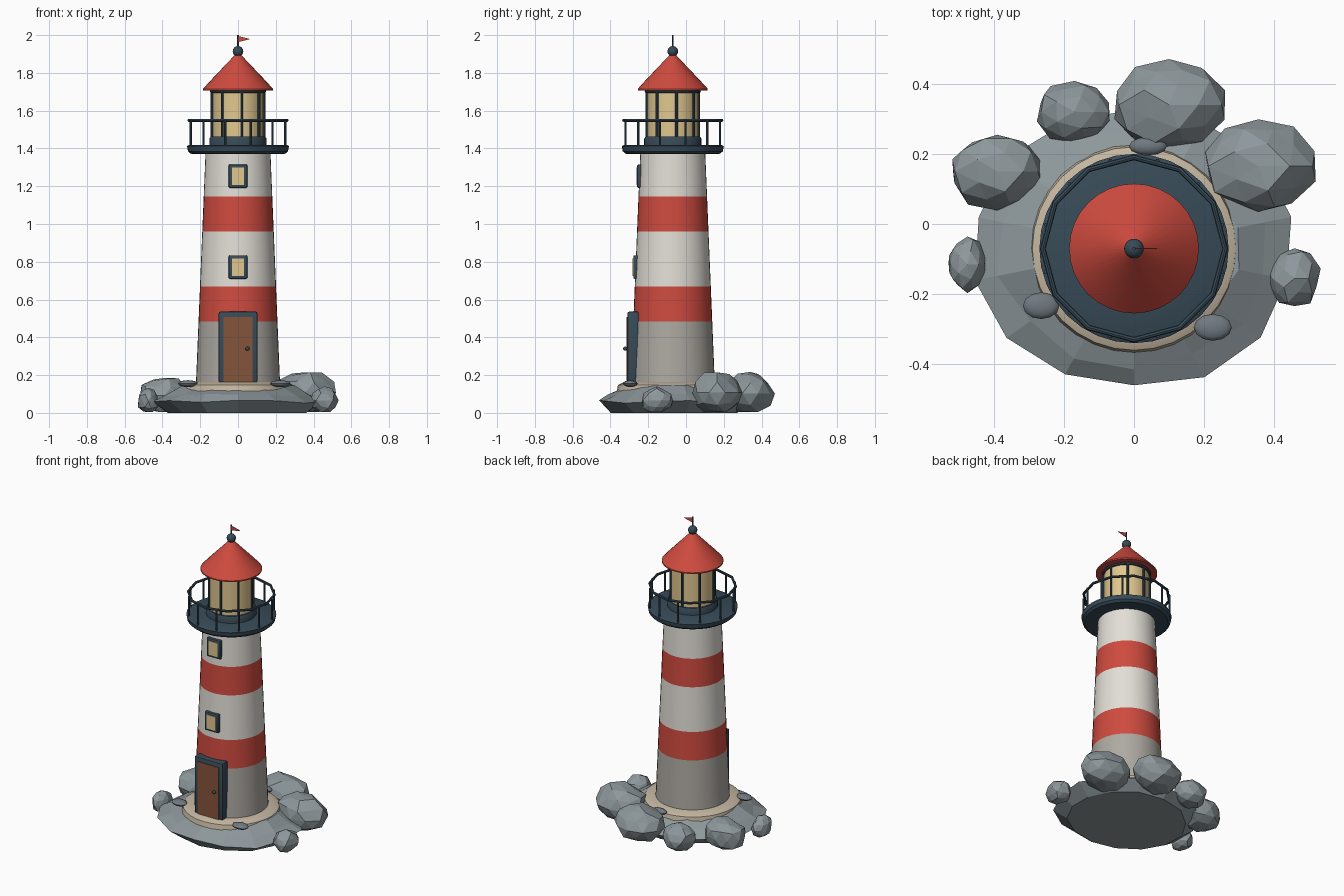
import bpy, bmesh, math, random
from mathutils import Vector, Matrix

if "Cube" in bpy.data.objects:
    bpy.data.objects.remove(bpy.data.objects["Cube"])
random.seed(4)
AXIS_Y = -0.07  # the tower stands slightly forward of centre


def material(name, r, g, b):
    col = [(c / 255) ** 2.2 for c in (r, g, b)] + [1]
    m = bpy.data.materials.new(name)
    m.use_nodes = True
    m.diffuse_color = col
    m.node_tree.nodes["Principled BSDF"].inputs["Base Color"].default_value = col
    return m


white = material("white paint", 226, 222, 214)
red = material("red paint", 205, 76, 65)
stone = material("grey stone", 172, 168, 161)
slate = material("dark slate metal", 58, 76, 88)
glow = material("warm glass", 224, 198, 142)
wood = material("brown wood", 132, 86, 62)
rock = material("rock grey", 140, 150, 154)
pebble_grey = material("pebble grey", 112, 121, 128)
sand = material("sand", 196, 182, 160)


def finish(name, bm, mats, smooth=True, loc=(0, AXIS_Y, 0)):
    bmesh.ops.recalc_face_normals(bm, faces=bm.faces)
    me = bpy.data.meshes.new(name)
    bm.to_mesh(me)
    bm.free()
    for m in mats:
        me.materials.append(m)
    ob = bpy.data.objects.new(name, me)
    ob.location = loc
    bpy.context.collection.objects.link(ob)
    if smooth:
        bpy.context.view_layer.objects.active = ob
        bpy.ops.object.select_all(action='DESELECT')
        ob.select_set(True)
        bpy.ops.object.shade_smooth_by_angle(angle=math.radians(35))
    return ob


def lathe_mesh(profile, segs):
    """Rings of (radius, height), capped at both ends."""
    bm = bmesh.new()
    rings = [[bm.verts.new((r * math.cos(a), r * math.sin(a), z))
              for a in (math.tau * i / segs for i in range(segs))] for r, z in profile]
    for low, high in zip(rings, rings[1:]):
        for i in range(segs):
            j = (i + 1) % segs
            bm.faces.new((low[i], low[j], high[j], high[i]))
    bm.faces.new(rings[0][::-1])
    bm.faces.new(rings[-1])
    return bm


def lathe(name, profile, mat, segs=32):
    return finish(name, lathe_mesh(profile, segs), [mat])


def box(name, size, loc, mat, bevel=0.0):
    bm = bmesh.new()
    bmesh.ops.create_cube(bm, size=1, matrix=Matrix.Diagonal((*size, 1)))
    if bevel:
        bmesh.ops.bevel(bm, geom=bm.edges[:], offset=bevel, segments=2,
                        profile=0.5, affect='EDGES')
    return finish(name, bm, [mat], bool(bevel), loc)


def ring_of_rods(name, count, radius, rod, z0, z1, mat, turn=0.0):
    bm = bmesh.new()
    for i in range(count):
        a = turn + math.tau * i / count
        bmesh.ops.create_cone(
            bm, cap_ends=True, segments=8, radius1=rod, radius2=rod, depth=z1 - z0,
            matrix=Matrix.Translation((radius * math.cos(a), radius * math.sin(a), (z0 + z1) / 2)))
    return finish(name, bm, [mat])


def torus(name, radius, thick, z, mat, segs):
    bpy.ops.mesh.primitive_torus_add(major_radius=radius, minor_radius=thick, location=(0, AXIS_Y, z),
                                     major_segments=segs, minor_segments=8)
    ob = bpy.context.object
    ob.name = name
    ob.data.materials.append(mat)
    bpy.ops.object.shade_smooth_by_angle(angle=math.radians(35))


# Rocky island with an uneven rim
bm = lathe_mesh([(0.84, 0), (1, 0.06), (0.86, 0.1), (0.66, 0.14), (0.3, 0.15)], 14)
bmesh.ops.rotate(bm, verts=bm.verts, matrix=Matrix.Rotation(math.radians(-90), 3, 'Z'))
for v in bm.verts:
    k = random.uniform(0.96, 1.03)
    v.co.x *= 0.455 * k
    v.co.y *= 0.4 * k
    if v.co.z > 0:
        v.co.z += random.uniform(-0.012, 0.008)
bmesh.ops.triangulate(bm, faces=[f for f in bm.faces if len(f.verts) > 4])
finish("island_base", bm, [rock], smooth=False)


# Boulders around the back and sides: centre, half sizes, top height
def boulder(name, x, y, rx, ry, top):
    bm = bmesh.new()
    bmesh.ops.create_icosphere(bm, subdivisions=2, radius=1)
    for v in bm.verts:
        v.co *= random.uniform(0.88, 1.06)
        v.co.z = max(v.co.z, -0.85)
        v.co = Vector((v.co.x * rx, v.co.y * ry, (v.co.z + 0.85) * top / 1.85))
    finish(name, bm, [rock], False, (x, y, 0.004))


for spec in [("boulder_back", 0.1, 0.34, 0.16, 0.13, 0.215),
             ("boulder_back_left", 0.355, 0.165, 0.165, 0.135, 0.225),
             ("boulder_back_right", -0.17, 0.32, 0.115, 0.09, 0.16),
             ("boulder_right", -0.39, 0.15, 0.135, 0.112, 0.19),
             ("boulder_small_right", -0.475, -0.115, 0.057, 0.08, 0.125),
             ("boulder_small_left", 0.458, -0.155, 0.074, 0.085, 0.135)]:
    boulder(*spec)

# Sandy ring and flat pebbles
lathe("sand_ring", [(0.3, 0.1), (0.29, 0.148), (0.26, 0.162), (0.2, 0.165)], sand)
for i, (x, y, rx, ry) in enumerate([(-0.265, -0.233, 0.052, 0.038),
                                    (0.225, -0.295, 0.054, 0.038),
                                    (0.04, 0.222, 0.054, 0.026)]):
    bm = bmesh.new()
    bmesh.ops.create_uvsphere(bm, u_segments=12, v_segments=8, radius=1,
                              matrix=Matrix.Diagonal((rx, ry, 0.018, 1)))
    finish(f"pebble_{i + 1}", bm, [pebble_grey], True, (x, y, 0.155))


# Tapered striped tower
def tower_radius(z):
    return 0.229 - 0.0415 * z


levels = [0.14, 0.485, 0.67, 0.96, 1.145, 1.38]
bm = lathe_mesh([(tower_radius(z), z) for z in levels], 40)
for f in bm.faces:
    z = f.calc_center_median().z
    band = sum(z > level for level in levels[1:-1])
    f.material_index = (0, 1, 2, 1, 2)[band]
finish("tower", bm, [stone, red, white])

# Door with frame and knob
box("door_frame", (0.205, 0.06, 0.375), (0, -0.28, 0.348), slate, 0.008)
box("door_panel", (0.155, 0.02, 0.345), (0, -0.305, 0.335), wood)
bm = bmesh.new()
bmesh.ops.create_uvsphere(bm, u_segments=12, v_segments=8, radius=0.011)
finish("door_knob", bm, [slate], True, (0.05, -0.322, 0.34))

# Windows
for name, z in (("lower", 0.772), ("upper", 1.253)):
    y = AXIS_Y - tower_radius(z)
    box(f"{name}_window_frame", (0.1, 0.04, 0.125), (0, y + 0.008, z), slate, 0.008)
    box(f"{name}_window_pane", (0.066, 0.01, 0.092), (0, y - 0.011, z), glow)

# Gallery deck and railing
lathe("gallery_deck", [(0.17, 1.37), (0.25, 1.372), (0.265, 1.385), (0.27, 1.412),
                       (0.258, 1.419), (0.1, 1.419)], slate)
ring_of_rods("railing_posts", 12, 0.259, 0.006, 1.41, 1.55, slate, math.radians(15))
torus("railing_top", 0.26, 0.008, 1.549, slate, 12)

# Lantern room
lathe("lantern_base", [(0.152, 1.41), (0.152, 1.45), (0.145, 1.462), (0.1, 1.462)], slate)
lathe("lantern_glass", [(0.135, 1.45), (0.135, 1.71)], glow)
ring_of_rods("lantern_bars", 8, 0.139, 0.007, 1.45, 1.71, slate, math.radians(8))
torus("lantern_top_ring", 0.14, 0.009, 1.703, slate, 32)

# Roof, finial and pennant
lathe("roof", [(0.13, 1.708), (0.185, 1.708), (0.185, 1.716), (0.14, 1.765), (0.012, 1.9)], red)
bm = bmesh.new()
bmesh.ops.create_uvsphere(bm, u_segments=20, v_segments=12, radius=0.028)
finish("finial_ball", bm, [slate], True, (0, AXIS_Y, 1.914))
lathe("flag_pole", [(0.0045, 1.93), (0.0045, 2.0)], slate, 8)
bm = bmesh.new()
front = [bm.verts.new(p) for p in ((0, -0.002, 1.963), (0.065, -0.002, 1.979), (0, -0.002, 1.995))]
face = bm.faces.new(front)
ext = bmesh.ops.extrude_face_region(bm, geom=[face])
bmesh.ops.translate(bm, vec=(0, 0.004, 0),
                    verts=[g for g in ext["geom"] if isinstance(g, bmesh.types.BMVert)])
finish("pennant", bm, [red], smooth=False)
